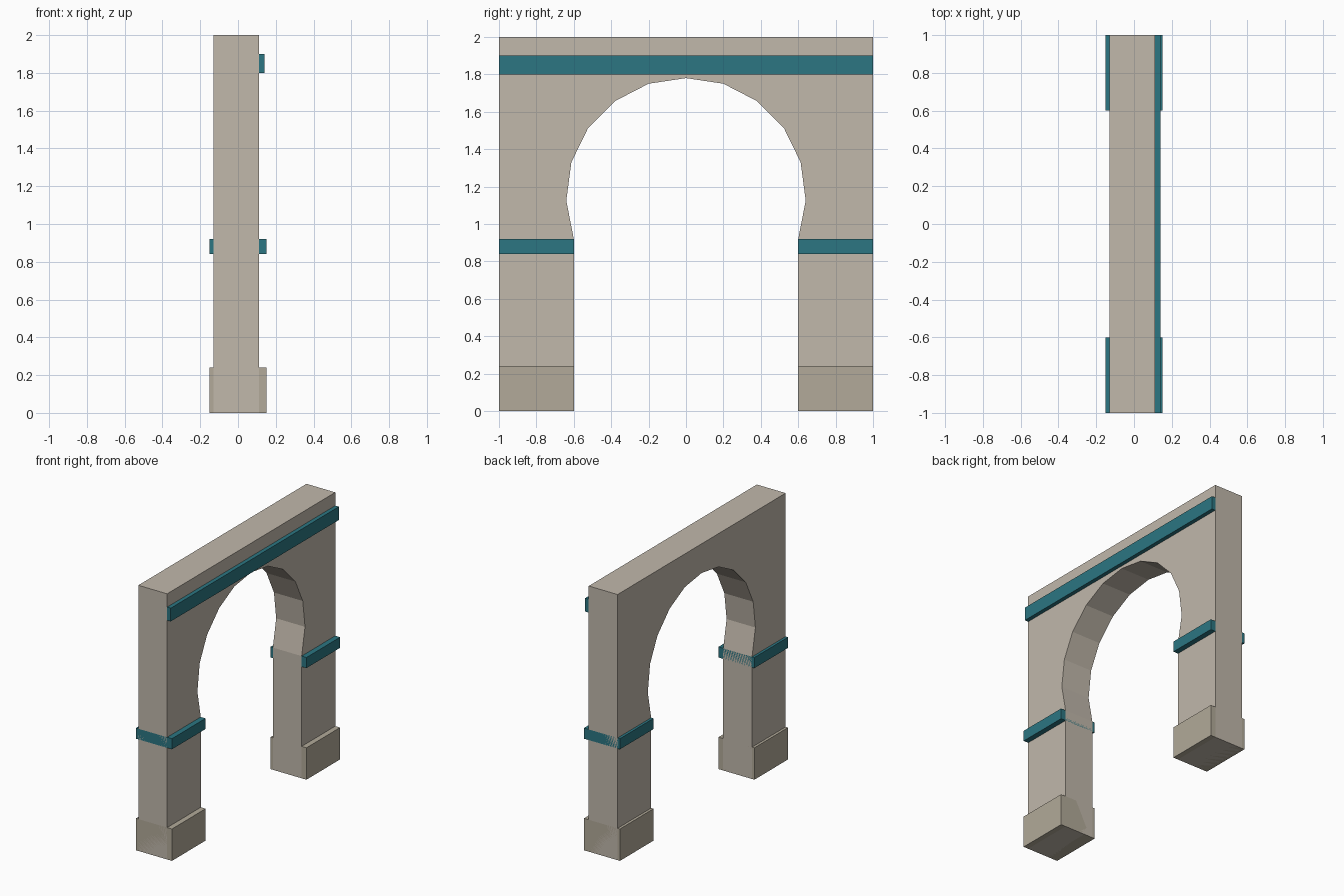
import bpy, bmesh

if "Cube" in bpy.data.objects:
    bpy.data.objects.remove(bpy.data.objects["Cube"])


def material(name, rgb):
    m = bpy.data.materials.new(name)
    m.diffuse_color = (*rgb, 1)
    m.use_nodes = True
    m.node_tree.nodes["Principled BSDF"].inputs["Base Color"].default_value = m.diffuse_color
    return m


stone = material("stone", (0.533, 0.479, 0.407))
dark_stone = material("dark_stone", (0.445, 0.402, 0.319))
teal = material("teal_trim", (0.025, 0.181, 0.223))


def extrude_profile(name, profile, x0, x1, mat):
    """Extrude a closed (y, z) outline from x0 to x1."""
    bm = bmesh.new()
    face = bm.faces.new([bm.verts.new((x0, y, z)) for y, z in profile])
    result = bmesh.ops.extrude_face_region(bm, geom=[face])
    verts = [v for v in result["geom"] if isinstance(v, bmesh.types.BMVert)]
    bmesh.ops.translate(bm, verts=verts, vec=(x1 - x0, 0, 0))
    bmesh.ops.recalc_face_normals(bm, faces=bm.faces)
    mesh = bpy.data.meshes.new(name)
    bm.to_mesh(mesh)
    bm.free()
    mesh.materials.append(mat)
    obj = bpy.data.objects.new(name, mesh)
    bpy.context.collection.objects.link(obj)
    return obj


def box(name, x, y, z, mat):
    outline = [(y[0], z[0]), (y[1], z[0]), (y[1], z[1]), (y[0], z[1])]
    return extrude_profile(name, outline, x[0], x[1], mat)


# Wall with horseshoe arch opening, mirrored outline
half = [(1, 2), (1, 0), (0.6, 0), (0.6, 0.92), (0.64, 1.125), (0.613, 1.33),
        (0.525, 1.51), (0.38, 1.657), (0.2, 1.75)]
outline = half + [(0, 1.78)] + [(-y, z) for y, z in reversed(half)]
extrude_profile("arch_wall", outline, -0.13, 0.11, stone)

# Plinth and impost band on each pier
for side, label in ((1, "right"), (-1, "left")):
    span = sorted((0.6 * side, 1.0 * side))
    box(f"{label}_plinth", (-0.15, 0.15), span, (0, 0.24), dark_stone)
    box(f"{label}_impost_band", (-0.15, 0.15), span, (0.84, 0.92), teal)

# Long band above the arch, on one face only
box("top_band", (0.11, 0.14), (-1, 1), (1.8, 1.9), teal)
